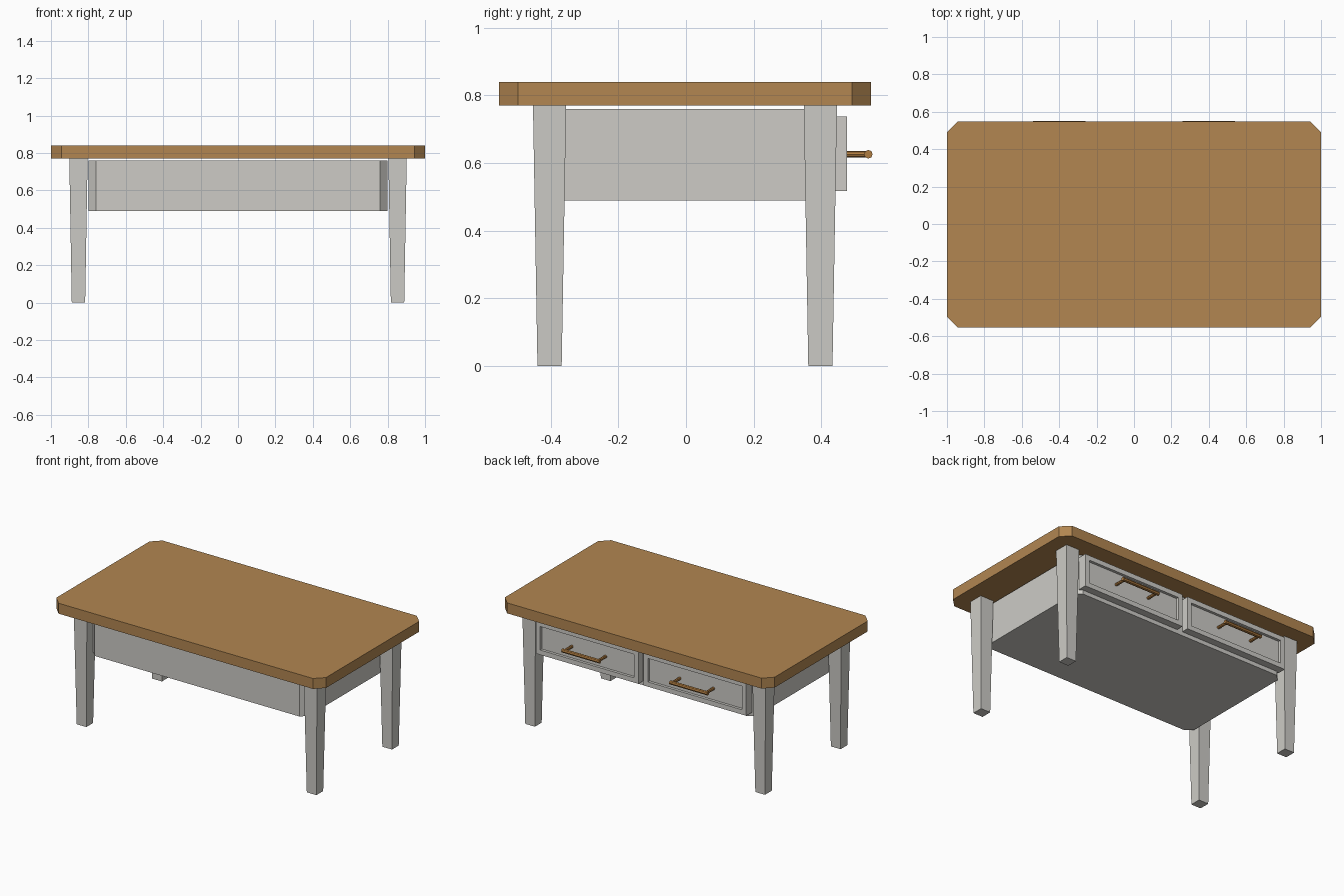
import bpy, bmesh, math
from mathutils import Matrix, Vector

if "Cube" in bpy.data.objects:
    bpy.data.objects.remove(bpy.data.objects["Cube"])

Y0 = -0.003  # table body sits slightly forward because the handles overhang


def material(name, rgb):
    m = bpy.data.materials.new(name)
    m.diffuse_color = (*rgb, 1)
    m.use_nodes = True
    m.node_tree.nodes["Principled BSDF"].inputs["Base Color"].default_value = m.diffuse_color
    return m


WOOD = material("warm wood", (0.445, 0.24, 0.083))
PAINT = material("pale grey paint", (0.61, 0.60, 0.565))
BRASS = material("aged brass", (0.43, 0.20, 0.052))


def finish(bm, name, mat):
    bmesh.ops.recalc_face_normals(bm, faces=bm.faces)
    me = bpy.data.meshes.new(name)
    bm.to_mesh(me)
    bm.free()
    me.materials.append(mat)
    ob = bpy.data.objects.new(name, me)
    bpy.context.collection.objects.link(ob)
    return ob


def add_box(bm, lo, hi):
    lo, hi = Vector(lo), Vector(hi)
    mat = Matrix.Translation((lo + hi) / 2) @ Matrix.Diagonal((*(hi - lo), 1))
    return bmesh.ops.create_cube(bm, size=1, matrix=mat)["verts"]


def clipped_slab(name, hx, hy, z0, z1, clip, mat):
    """Box whose four upright corners are cut off at 45 degrees."""
    bm = bmesh.new()
    add_box(bm, (-hx, Y0 - hy, z0), (hx, Y0 + hy, z1))
    upright = [e for e in bm.edges if abs(e.verts[0].co.z - e.verts[1].co.z) > 1e-4]
    bmesh.ops.bevel(bm, geom=upright, offset=clip, segments=1, affect='EDGES')
    return finish(bm, name, mat)


def add_rod(bm, a, b, r, sides):
    a, b = Vector(a), Vector(b)
    rot = (b - a).to_track_quat('Z', 'Y').to_matrix().to_4x4()
    bmesh.ops.create_cone(bm, cap_ends=True, segments=sides, radius1=r, radius2=r,
                          depth=(b - a).length,
                          matrix=Matrix.Translation((a + b) / 2) @ rot)


# Tabletop and closed apron box
clipped_slab("tabletop", 1.0, 0.55, 0.77, 0.84, 0.057, WOOD)
clipped_slab("apron_box", 0.80, 0.43, 0.49, 0.759, 0.041, PAINT)

# Tapered square legs
for sx, side in ((-1, "left"), (1, "right")):
    for sy, end in ((-1, "front"), (1, "back")):
        bm = bmesh.new()
        for v in add_box(bm, (-0.049, -0.049, 0), (0.049, 0.049, 0.772)):
            if v.co.z < 0.1:
                v.co.x *= 0.73
                v.co.y *= 0.73
        bmesh.ops.translate(bm, verts=bm.verts, vec=(sx * 0.853, Y0 + sy * 0.40, 0))
        finish(bm, f"{end}_{side}_leg", PAINT)

# Drawer fronts with recessed panels, and bar handles on the back side
for sx, side in ((-1, "left"), (1, "right")):
    cx = sx * 0.40
    bm = bmesh.new()
    add_box(bm, (cx - 0.38, 0.415, 0.517), (cx + 0.38, 0.476, 0.738))
    face = max(bm.faces, key=lambda f: f.calc_center_median().y)
    bmesh.ops.inset_region(bm, faces=[face], thickness=0.045)
    rim = bmesh.ops.extrude_face_region(bm, geom=[face])
    bmesh.ops.delete(bm, geom=[face], context='FACES_ONLY')
    moved = [g for g in rim["geom"] if isinstance(g, bmesh.types.BMVert)]
    bmesh.ops.translate(bm, verts=moved, vec=(0, -0.018, 0))
    finish(bm, f"{side}_drawer_front", PAINT)

    bm = bmesh.new()
    add_rod(bm, (cx - 0.14, 0.5385, 0.626), (cx + 0.14, 0.5385, 0.626), 0.0128, 8)
    for px in (-0.125, 0.125):
        add_rod(bm, (cx + px, 0.45, 0.626), (cx + px, 0.5385, 0.626), 0.0098, 8)
    finish(bm, f"{side}_drawer_handle", BRASS)
